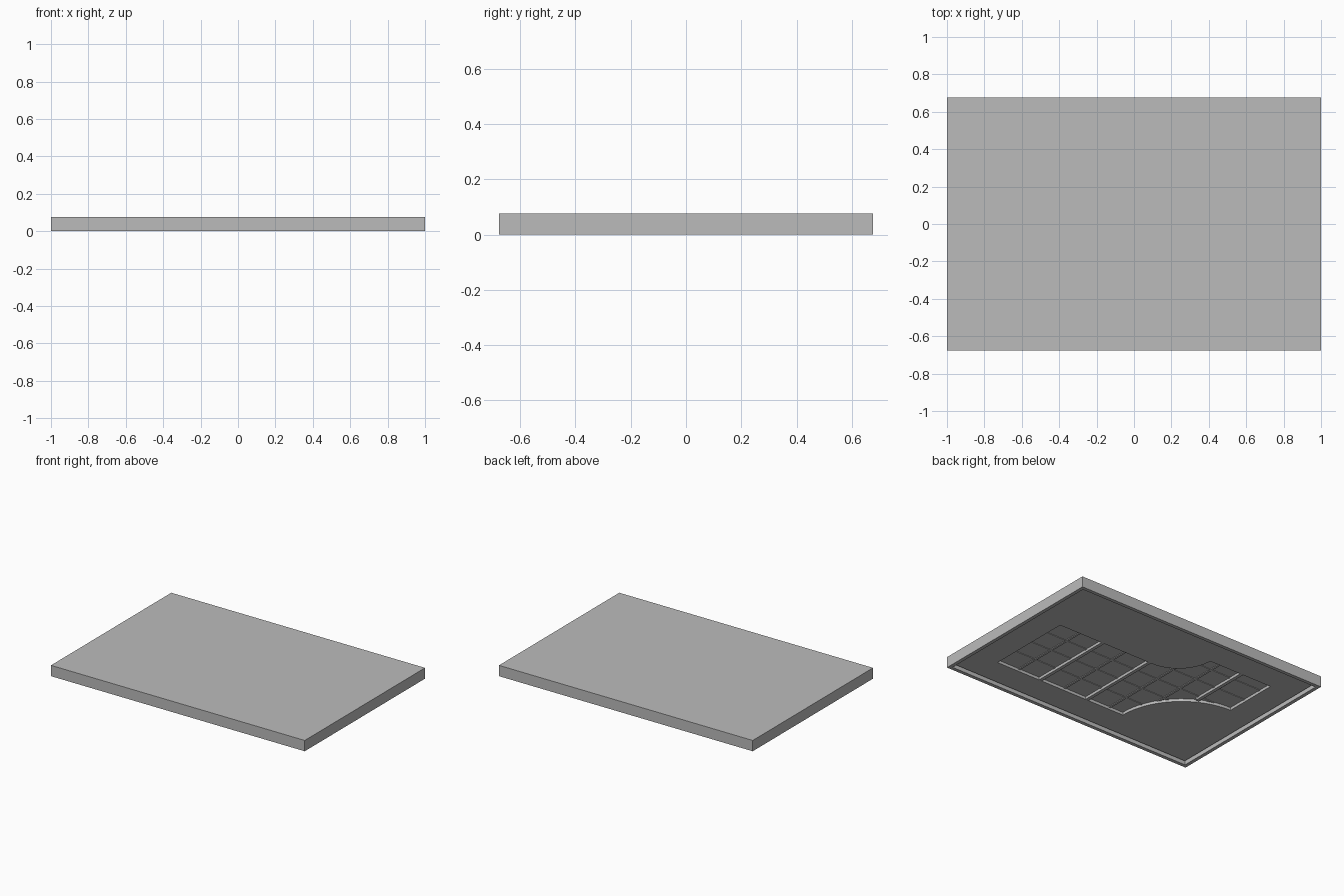
import bpy
import bmesh
from math import cos, sin, pi

cube = bpy.data.objects.get("Cube")
if cube:
    bpy.data.objects.remove(cube)

# Main levels and sizes
HX, HY, TOP = 1.0, 0.677, 0.077
RIM = 0.036
FRAME_Z, FLOOR_Z, SUNK_Z = 0.02, 0.04, 0.045
PX, PY = 0.77, 0.445

grey = bpy.data.materials.new("plain_grey")
grey.use_nodes = True
colour = (0.5, 0.5, 0.5, 1)
grey.diffuse_color = colour
grey.node_tree.nodes["Principled BSDF"].inputs["Base Color"].default_value = colour


def finish(name, bm):
    bmesh.ops.recalc_face_normals(bm, faces=bm.faces)
    mesh = bpy.data.meshes.new(name)
    bm.to_mesh(mesh)
    bm.free()
    mesh.materials.append(grey)
    obj = bpy.data.objects.new(name, mesh)
    bpy.context.collection.objects.link(obj)
    return obj


def prism(name, outline, z0, z1):
    bm = bmesh.new()
    face = bm.faces.new([bm.verts.new((x, y, z0)) for x, y in outline])
    new = bmesh.ops.extrude_face_region(bm, geom=[face])["geom"]
    for v in new:
        if isinstance(v, bmesh.types.BMVert):
            v.co.z = z1
    return finish(name, bm)


def slab(name, x0, x1, y0, y1, z0, z1):
    return prism(name, [(x0, y0), (x1, y0), (x1, y1), (x0, y1)], z0, z1)


def arc(cx, cy, r, a0, a1, n=24):
    angles = [a0 + (a1 - a0) * i / n for i in range(n + 1)]
    return [(cx + r * cos(a), cy + r * sin(a)) for a in angles]


# Tray: a box hollowed from below, leaving a thin rim
bm = bmesh.new()
bmesh.ops.create_cube(bm, size=1)
for v in bm.verts:
    v.co = (v.co.x * 2 * HX, v.co.y * 2 * HY, TOP if v.co.z > 0 else 0)
base = min(bm.faces, key=lambda f: f.calc_center_median().z)
bmesh.ops.inset_region(bm, faces=[base], thickness=RIM)
pocket = bmesh.ops.extrude_face_region(bm, geom=[base])["geom"]
for v in pocket:
    if isinstance(v, bmesh.types.BMVert):
        v.co.z = FLOOR_Z
if base.is_valid:
    bmesh.ops.delete(bm, geom=[base], context="FACES_ONLY")
finish("tray", bm)

# Flat frame around the sunken field
IX, IY = HX - RIM, HY - RIM
for side, s in (("left", 1), ("right", -1)):
    slab("frame_" + side, *sorted((s * PX, s * IX)), -IY, IY, FRAME_Z, SUNK_Z)
for side, s in (("back", 1), ("front", -1)):
    slab("frame_" + side, -PX, PX, *sorted((s * PY, s * IY)), FRAME_Z, SUNK_Z)

# Raised panel with a rounded end, and a quarter-round corner panel
STEP = 0.18
prism("round_ended_panel",
      [(PX, PY), (PX, STEP)] + arc(0, PY, PY - STEP, 1.5 * pi, pi),
      FRAME_Z, SUNK_Z)
prism("corner_panel", [(-PX, -PY)] + arc(-PX, -PY, 0.49, 0, pi / 2),
      FRAME_Z, SUNK_Z)

# Low grid of ribs across the sunken field
W = 0.008
PITCH = 0.19
for i in range(-3, 4):
    x = 0.02 + i * PITCH
    slab("cross_rib", x - W, x + W, -PY, PY, FLOOR_Z - 0.005, SUNK_Z)
for i in range(1, 6):
    y = -PY + i * 0.156
    slab("long_rib", -PX, PX, y - W, y + W, FLOOR_Z - 0.004, SUNK_Z)

# Tall dividing bars
for x, y0, y1 in ((0.41, -PY, STEP), (0.02, -PY, STEP), (-0.53, 0, PY)):
    slab("divider_bar", x - 0.012, x + 0.012, y0, y1, FRAME_Z + 0.001, SUNK_Z)
